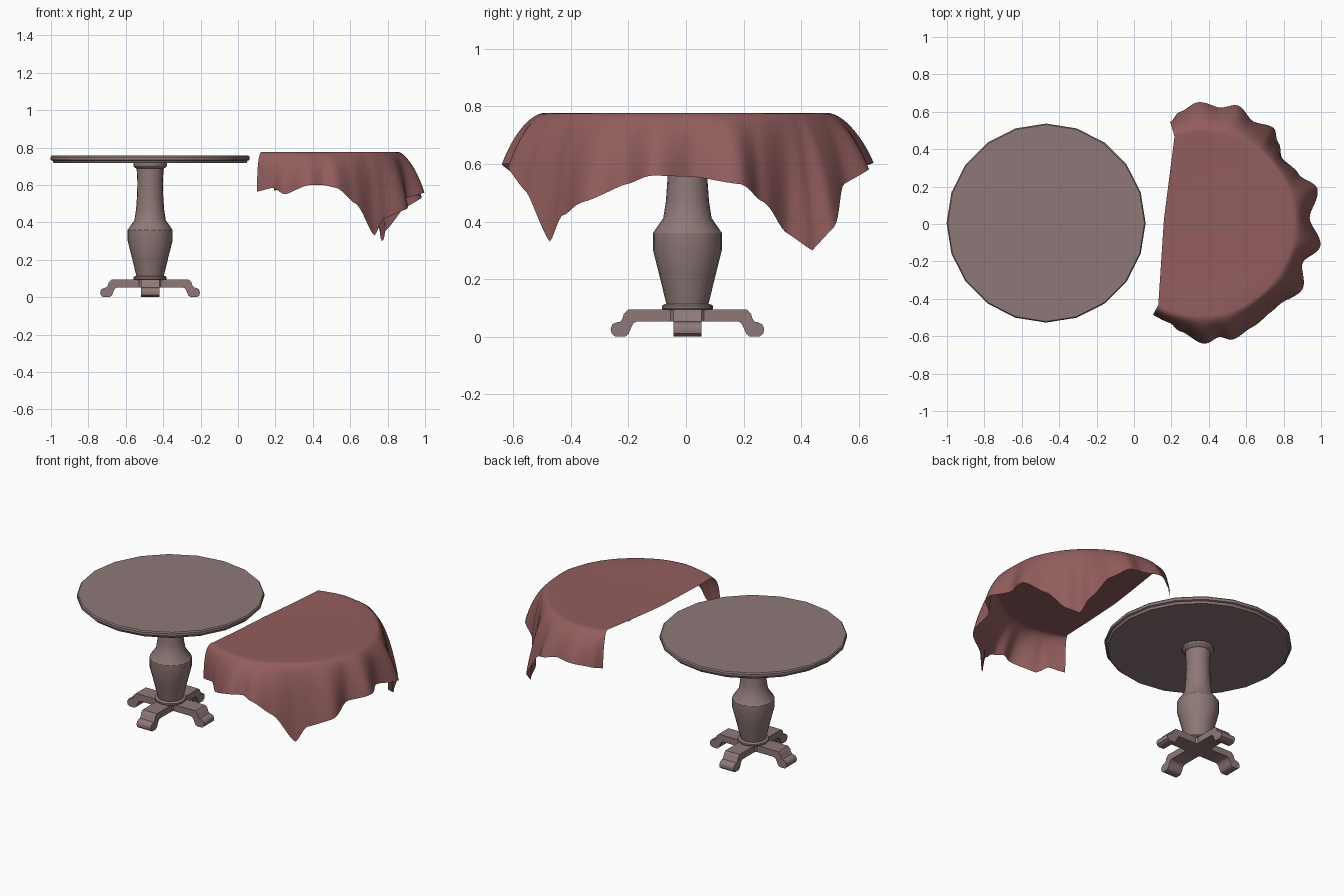
import bpy, bmesh, math
from mathutils import Vector

if "Cube" in bpy.data.objects:
    bpy.data.objects.remove(bpy.data.objects["Cube"])

CX, CY = -0.47, 0.005   # table axis


def material(name, col):
    m = bpy.data.materials.new(name)
    m.diffuse_color = (*col, 1)
    m.use_nodes = True
    m.node_tree.nodes["Principled BSDF"].inputs["Base Color"].default_value = m.diffuse_color
    return m


WOOD = material("wood", (0.27, 0.19, 0.185))
CLOTH = material("red_cloth", (0.29, 0.11, 0.11))


def make(name, verts, faces, mat, angle=30):
    me = bpy.data.meshes.new(name)
    me.from_pydata(verts, [], faces)
    bm = bmesh.new()
    bm.from_mesh(me)
    bmesh.ops.remove_doubles(bm, verts=bm.verts, dist=1e-5)
    bmesh.ops.recalc_face_normals(bm, faces=bm.faces)
    bm.to_mesh(me)
    bm.free()
    ob = bpy.data.objects.new(name, me)
    bpy.context.collection.objects.link(ob)
    me.materials.append(mat)
    bpy.ops.object.select_all(action='DESELECT')
    ob.select_set(True)
    bpy.context.view_layer.objects.active = ob
    bpy.ops.object.shade_smooth_by_angle(angle=math.radians(angle))
    return ob


def lathe(name, profile, n=20, turn=0.0):
    """Closed turned part from (radius, z) points, bottom to top."""
    verts = [(CX + r * math.cos(turn + 2 * math.pi * i / n),
              CY + r * math.sin(turn + 2 * math.pi * i / n), z)
             for r, z in profile for i in range(n)]
    faces = [(k * n + i, k * n + (i + 1) % n, (k + 1) * n + (i + 1) % n, (k + 1) * n + i)
             for k in range(len(profile) - 1) for i in range(n)]
    faces += [tuple(range(n)), tuple(range(len(verts) - n, len(verts)))]
    return make(name, verts, faces, WOOD)


# Round top and turned pedestal
lathe("table_top", [(0.515, 0.717), (0.522, 0.730), (0.532, 0.734), (0.532, 0.750), (0.526, 0.757)])
lathe("pedestal", [(0.072, 0.108), (0.098, 0.215), (0.120, 0.302), (0.120, 0.360), (0.084, 0.412),
                   (0.075, 0.470), (0.070, 0.540), (0.068, 0.610), (0.072, 0.688), (0.084, 0.694),
                   (0.090, 0.703), (0.090, 0.718)])
lathe("base_collar", [(0.084, 0.092), (0.089, 0.098), (0.089, 0.107), (0.080, 0.113)])
lathe("base_hub", [(0.082, 0.053), (0.082, 0.096)], 8, math.pi / 8)

# Four scrolled legs, one profile extruded and turned
LEG = [(0.0, 0.053), (0.175, 0.053), (0.188, 0.046), (0.196, 0.030), (0.204, 0.010), (0.215, 0.001),
       (0.252, 0.001), (0.264, 0.011), (0.267, 0.028), (0.260, 0.043), (0.246, 0.050), (0.234, 0.052),
       (0.226, 0.062), (0.221, 0.080), (0.206, 0.094), (0.0, 0.094)]
for k in range(4):
    c, s = math.cos(k * math.pi / 2), math.sin(k * math.pi / 2)
    n = len(LEG)
    vs = [(CX + r * c - w * s, CY + r * s + w * c, z) for w in (-0.049, 0.049) for r, z in LEG]
    fs = [(i, (i + 1) % n, n + (i + 1) % n, n + i) for i in range(n)]
    fs += [tuple(range(n)), tuple(range(n, 2 * n))]
    make("leg_%d" % (k + 1), vs, fs, WOOD, 40)

# Draped cloth: hem as (angle, radius, height) around the cloth centre
CC = Vector((0.36, 0.0))
MID = Vector((0.160, 0.025))     # middle of the straight cut edge
RIM = 0.49
HEM = [(-118, .55, .565), (-108, .555, .585), (-101, .585, .55), (-88, .64, .60), (-81, .612, .60),
       (-75, .64, .585), (-64, .615, .50), (-52, .60, .33), (-46, .60, .42), (-33, .643, .47),
       (-21, .58, .53), (-10.5, .647, .56), (3, .58, .555), (17, .648, .53), (27, .585, .47),
       (39, .557, .36), (47, .60, .30), (53, .643, .38), (63, .615, .53), (73, .663, .58),
       (81, .63, .60), (91, .652, .605), (101, .61, .585), (107, .57, .57)]


def hem_at(a):
    for (a0, r0, z0), (a1, r1, z1) in zip(HEM, HEM[1:]):
        if a <= a1:
            t = (a - a0) / (a1 - a0)
            e = t * t * (3 - 2 * t)
            return r0 + (r1 - r0) * e, z0 + (z1 - z0) * (t + e) / 2
    return HEM[-1][1:]


NA, NI, NO = 150, 8, 14
verts, faces = [], []
for i in range(NA + 1):
    a = HEM[0][0] + (HEM[-1][0] - HEM[0][0]) * i / NA
    r, hz = hem_at(a)
    d = Vector((math.cos(math.radians(a)), math.sin(math.radians(a))))
    edge = CC + d * RIM
    # flat top, from the cut edge out to the rim
    for j in range(NI):
        t = j / NI
        p = MID.lerp(edge, t)
        verts.append((p.x, p.y, 0.769 + 0.008 * t * t))
    # hanging skirt, a Bezier from rim to hem
    b = [Vector((RIM, 0.777)), Vector((0.535, 0.780)),
         Vector((0.55 + (r - 0.55) * 0.55, 0.777 - (0.777 - hz) * 0.38)), Vector((r, hz))]
    for j in range(NO + 1):
        t = j / NO
        u = 1 - t
        q = b[0] * u**3 + b[1] * 3 * u * u * t + b[2] * 3 * u * t * t + b[3] * t**3
        verts.append((CC.x + d.x * q.x, CC.y + d.y * q.x, q.y))
m = NI + NO + 1
for i in range(NA):
    for j in range(m - 1):
        v = i * m + j
        faces.append((v, v + 1, v + m + 1, v + m) if j else (v, v + 1, v + m + 1))
cloth = make("draped_cloth", verts, faces, CLOTH, 60)
if sum(p.normal.z for p in cloth.data.polygons) < 0:
    cloth.data.flip_normals()
